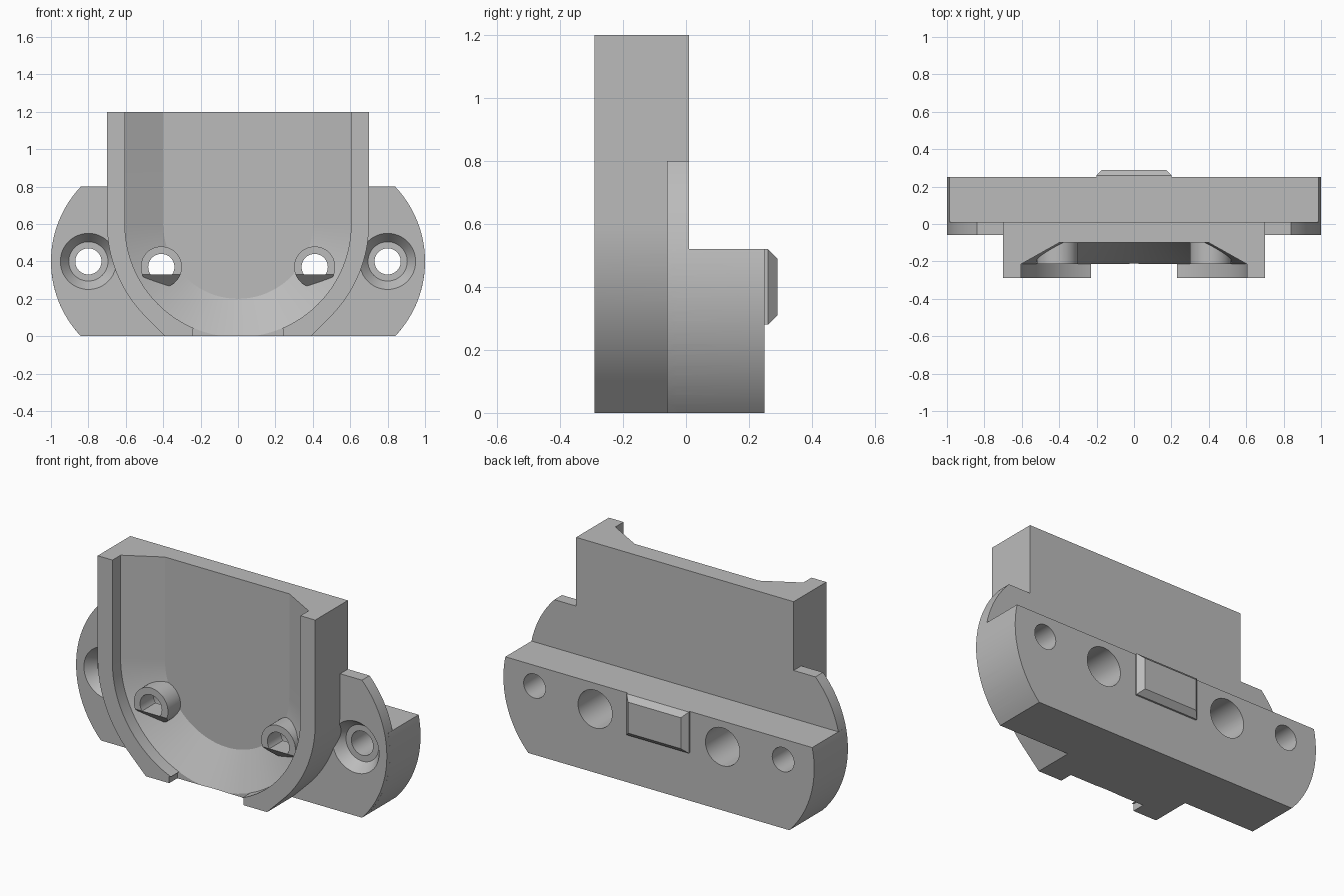
import bpy, bmesh
from math import pi, sin, cos, sqrt, asin, radians

if "Cube" in bpy.data.objects:
    bpy.data.objects.remove(bpy.data.objects["Cube"], do_unlink=True)

grey = bpy.data.materials.new("plain grey")
grey.use_nodes = True
grey.diffuse_color = (0.5, 0.5, 0.5, 1)
grey.node_tree.nodes["Principled BSDF"].inputs["Base Color"].default_value = (0.5, 0.5, 0.5, 1)


def loft(name, sections):
    """Solid through (y, outline) sections whose outlines have equal point counts."""
    bm = bmesh.new()
    rings = [[bm.verts.new((x, y, z)) for x, z in pts] for y, pts in sections]
    n = len(rings[0])
    for a, b in zip(rings, rings[1:]):
        for i in range(n):
            j = (i + 1) % n
            bm.faces.new((a[i], a[j], b[j], b[i]))
    bm.faces.new(rings[0])
    bm.faces.new(rings[-1])
    bmesh.ops.recalc_face_normals(bm, faces=bm.faces)
    mesh = bpy.data.meshes.new(name)
    bm.to_mesh(mesh)
    bm.free()
    mesh.materials.append(grey)
    ob = bpy.data.objects.new(name, mesh)
    bpy.context.collection.objects.link(ob)
    return ob


def prism(name, pts, y0, y1):
    return loft(name, [(y0, pts), (y1, pts)])


def arc(cx, cz, r, a0, a1, n=24):
    return [(cx + r * cos(a0 + (a1 - a0) * i / n), cz + r * sin(a0 + (a1 - a0) * i / n))
            for i in range(n + 1)]


def circle(cx, cz, r, n=48):
    return arc(cx, cz, r, 0, 2 * pi * (n - 1) / n, n - 1)


def rect(x, z0, z1):
    return [(-x, z0), (x, z0), (x, z1), (-x, z1)]


def mirrored(right_side):
    """Close a right-hand outline (bottom to top) with its reflection."""
    return right_side + [(-x, z) for x, z in reversed(right_side)]


def combine(ob, tool, operation):
    """Apply a boolean and discard the tool."""
    mod = ob.modifiers.new("cut", 'BOOLEAN')
    mod.operation, mod.object, mod.solver = operation, tool, 'EXACT'
    deps = bpy.context.evaluated_depsgraph_get()
    mesh = bpy.data.meshes.new_from_object(ob.evaluated_get(deps))
    ob.modifiers.clear()
    ob.data = mesh
    bpy.data.objects.remove(tool, do_unlink=True)


# Round-ended flange and the thicker block behind it
R = 0.58
half = asin(0.4 / R)
end = arc(1 - R, 0.4, R, -half, half)
low_end = arc(1 - R, 0.4, R, -half, asin(0.12 / R))
body = prism("bracket_body", mirrored(end), -0.06, 0.01)
combine(body, prism("block", mirrored(low_end), -0.03, 0.25), 'UNION')

# Countersunk mounting holes
for s in (-1, 1):
    sink = loft("countersink", [(y, circle(s * 0.8, 0.4, r)) for y, r in
                                ((-0.1, 0.15), (-0.06, 0.15), (0.0, 0.105))])
    combine(body, sink, 'DIFFERENCE')
    combine(body, prism("screw_hole", circle(s * 0.8, 0.4, 0.07), -0.2, 0.4), 'DIFFERENCE')

# Housing with a U-shaped lower edge running out at 45 degrees
side = [(0.39, 0)] + arc(0, 0.6, 0.7, -pi / 4, 0) + [(0.7, 1.2)]
combine(body, prism("housing", mirrored(side), -0.29, 0.01), 'UNION')


# Cavity: straight lip, then walls tapering to the back panel
def u_shape(r):
    return arc(0, 0.6, r, -pi, 0, 64) + [(r, 1.3), (-r, 1.3)]


cavity = loft("cavity", [(-0.35, u_shape(0.605)), (-0.215, u_shape(0.605)), (-0.1, u_shape(0.4))])
combine(body, cavity, 'DIFFERENCE')
combine(body, prism("drain_slot", rect(0.24, -0.1, 0.04), -0.35, -0.215), 'DIFFERENCE')

# Bosses with a sloping underside, a flat-bottomed hole and a rear bore
for s in (-1, 1):
    cx, cz = s * 0.41, 0.37
    boss = prism("boss", circle(cx, cz, 0.11), -0.215, -0.06)
    slope = loft("slope", [(y, [(cx - 0.2, 0), (cx + 0.2, 0), (cx + 0.2, top), (cx - 0.2, top)])
                           for y, top in ((-0.235, 0.35), (-0.095, 0.21))])
    combine(boss, slope, 'DIFFERENCE')
    combine(body, boss, 'UNION')
    a = asin(0.04 / 0.07)
    combine(body, prism("boss_hole", arc(cx, cz, 0.07, -a, pi + a, 36), -0.3, 0.1), 'DIFFERENCE')
    combine(body, prism("rear_bore", circle(cx, cz, 0.11), -0.09, 0.4), 'DIFFERENCE')

# Chamfered locating key on the back
key = loft("locating_key", [(0.24, rect(0.2, 0.28, 0.52)), (0.26, rect(0.2, 0.28, 0.52)),
                            (0.29, rect(0.17, 0.31, 0.49))])

# Smooth curved walls, keep edges crisp
for ob in (body, key):
    bpy.ops.object.select_all(action='DESELECT')
    ob.select_set(True)
    bpy.context.view_layer.objects.active = ob
    bpy.ops.object.shade_smooth_by_angle(angle=radians(25))
